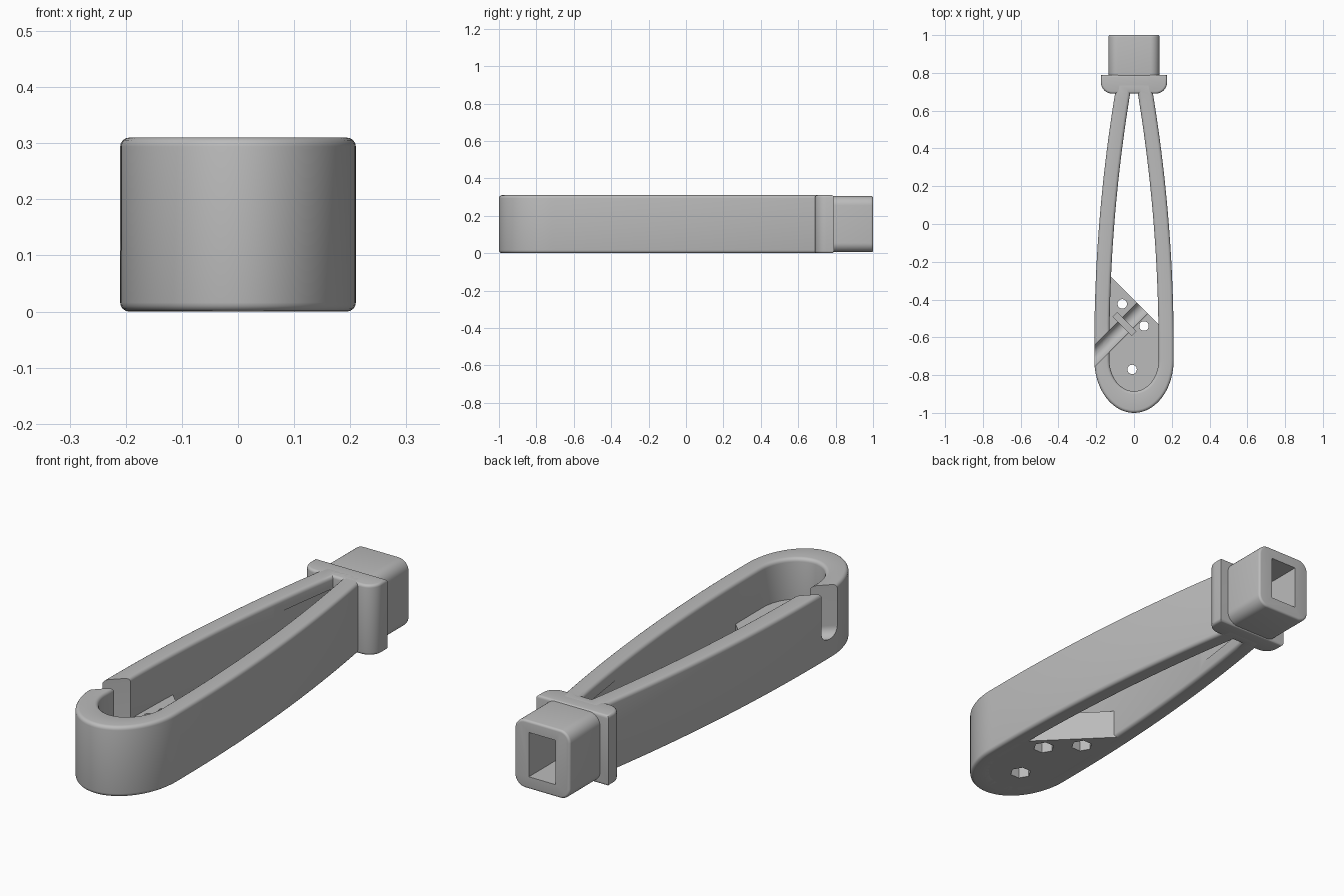
import bpy, bmesh
from math import sin, cos, pi, radians
from mathutils import Matrix, Vector

if "Cube" in bpy.data.objects:
    bpy.data.objects.remove(bpy.data.objects["Cube"], do_unlink=True)

HEIGHT = 0.31
PLATE_TOP = 0.13

grey = bpy.data.materials.new("plain grey")
grey.use_nodes = True
grey.diffuse_color = (0.5, 0.5, 0.5, 1)
grey.node_tree.nodes["Principled BSDF"].inputs["Base Color"].default_value = (0.5, 0.5, 0.5, 1)


def prism(name, outline, z0, z1, inner=None, bevel=0, matrix=None, clip=None):
    """Extrude an outline, optionally with a matching inner loop, and round its rims."""
    bm = bmesh.new()

    def loop(points, z):
        return [bm.verts.new((x, y, z)) for x, y in points]

    def bridge(a, b):
        for i in range(len(a)):
            j = (i + 1) % len(a)
            bm.faces.new((a[i], a[j], b[j], b[i]))

    low, high = loop(outline, z0), loop(outline, z1)
    bridge(low, high)
    if inner:
        inner_low, inner_high = loop(inner, z0), loop(inner, z1)
        bridge(inner_low, inner_high)
        bridge(low, inner_low)
        bridge(high, inner_high)
    else:
        bm.faces.new(low)
        bm.faces.new(high)
    bmesh.ops.recalc_face_normals(bm, faces=bm.faces)
    if clip:
        point, normal = clip
        geom = bm.verts[:] + bm.edges[:] + bm.faces[:]
        cut = bmesh.ops.bisect_plane(bm, geom=geom, plane_co=point, plane_no=normal, clear_outer=True)
        edges = [e for e in cut["geom_cut"] if isinstance(e, bmesh.types.BMEdge)]
        bmesh.ops.holes_fill(bm, edges=edges)
    if bevel:
        rims = [e for e in bm.edges
                if sorted(abs(f.normal.z) > 0.5 for f in e.link_faces) == [False, True]]
        bmesh.ops.bevel(bm, geom=rims, offset=bevel, segments=4, profile=0.5, affect='EDGES')
    if matrix:
        bm.transform(matrix)
    bmesh.ops.recalc_face_normals(bm, faces=bm.faces)
    mesh = bpy.data.meshes.new(name)
    bm.to_mesh(mesh)
    bm.free()
    mesh.materials.append(grey)
    obj = bpy.data.objects.new(name, mesh)
    bpy.context.collection.objects.link(obj)
    return obj


def arc(cx, cy, rx, ry, start, end, steps):
    angles = [radians(start + (end - start) * i / steps) for i in range(steps + 1)]
    return [(cx + rx * cos(a), cy + ry * sin(a)) for a in angles]


def rectangle(w, h, cx=0, cy=0):
    return [(cx + sx * w / 2, cy + sy * h / 2) for sx, sy in ((-1, -1), (1, -1), (1, 1), (-1, 1))]


def teardrop(width, end_y, tip_y):
    """Rounded front end with two arms that curve together toward the back."""
    side = []
    for i in range(25):
        y = -0.7 + (tip_y + 0.7) * i / 24
        side.append((width - 0.061 * max(0, y + 0.65) ** 2, y))
    front = arc(0, -0.72, width, -0.72 - end_y, 180, 360, 40)
    return front + side + [(-x, y) for x, y in reversed(side)]


# Looped frame
frame = prism("looped_frame", teardrop(0.21, -1.0, 0.75), 0, HEIGHT,
              inner=teardrop(0.13, -0.885, 0.695), bevel=0.016)

# Floor plate with a diagonal back edge
plate = prism("floor_plate", teardrop(0.165, -0.94, 0.3), 0, PLATE_TOP,
              clip=(Vector((0, -0.4, 0)), Vector((1, 1, 0))))

# Collar with rounded shoulders
shoulder = arc(0.115, 0.75, 0.06, 0.06, -90, 0, 10) + [(0.175, 0.79)]
collar = prism("collar", shoulder + [(-x, y) for x, y in reversed(shoulder)], 0, HEIGHT, bevel=0.012)

# Rounded socket block at the back
upright = Matrix.Rotation(pi / 2, 4, 'X')
corners = []
for cx, cy, start in ((0.085, 0.255, 0), (-0.085, 0.255, 90), (-0.085, 0.055, 180), (0.085, 0.055, 270)):
    corners += arc(cx, cy, 0.05, 0.05, start, start + 90, 8)
socket = prism("socket_block", corners, -1.0, -0.72, bevel=0.01, matrix=upright)

# Cutters: socket opening, diagonal cable slot, clip slot, screw holes and nut pockets
opening = prism("opening_cutter", rectangle(0.13, 0.195, 0, 0.157), -1.1, -0.2, matrix=upright)

diagonal = Matrix.Rotation(-pi / 4, 4, 'Z')
slot_shape = arc(0, PLATE_TOP, 0.04, 0.04, 180, 360, 20) + [(0.04, 0.5), (-0.04, 0.5)]
slot = prism("slot_cutter", slot_shape, -0.52, 0,
             matrix=Matrix.Translation((-0.3, -0.79, 0)) @ diagonal @ upright)
clip_slot = prism("clip_cutter", rectangle(0.14, 0.032), 0.06, 0.5,
                  matrix=Matrix.Translation((-0.05, -0.53, 0)) @ diagonal)

holes = []
for x, y in ((-0.062, -0.423), (0.053, -0.54), (-0.01, -0.77)):
    holes.append(prism("screw_cutter", arc(x, y, 0.025, 0.025, 0, 345, 23), -0.1, 0.3))
    holes.append(prism("nut_cutter", arc(x, y, 0.045, 0.045, 0, 300, 5), -0.1, 0.06))

cuts = {frame: [opening, slot],
        plate: [slot, clip_slot] + holes,
        collar: [opening],
        socket: [opening]}

for part, cutters in cuts.items():
    bpy.ops.object.select_all(action='DESELECT')
    bpy.context.view_layer.objects.active = part
    part.select_set(True)
    for cutter in cutters:
        mod = part.modifiers.new("cut", 'BOOLEAN')
        mod.operation = 'DIFFERENCE'
        mod.solver = 'EXACT'
        mod.object = cutter
        bpy.ops.object.modifier_apply(modifier=mod.name)
    bpy.ops.object.shade_smooth_by_angle(angle=radians(30))

for cutter in [opening, slot, clip_slot] + holes:
    bpy.data.objects.remove(cutter, do_unlink=True)
